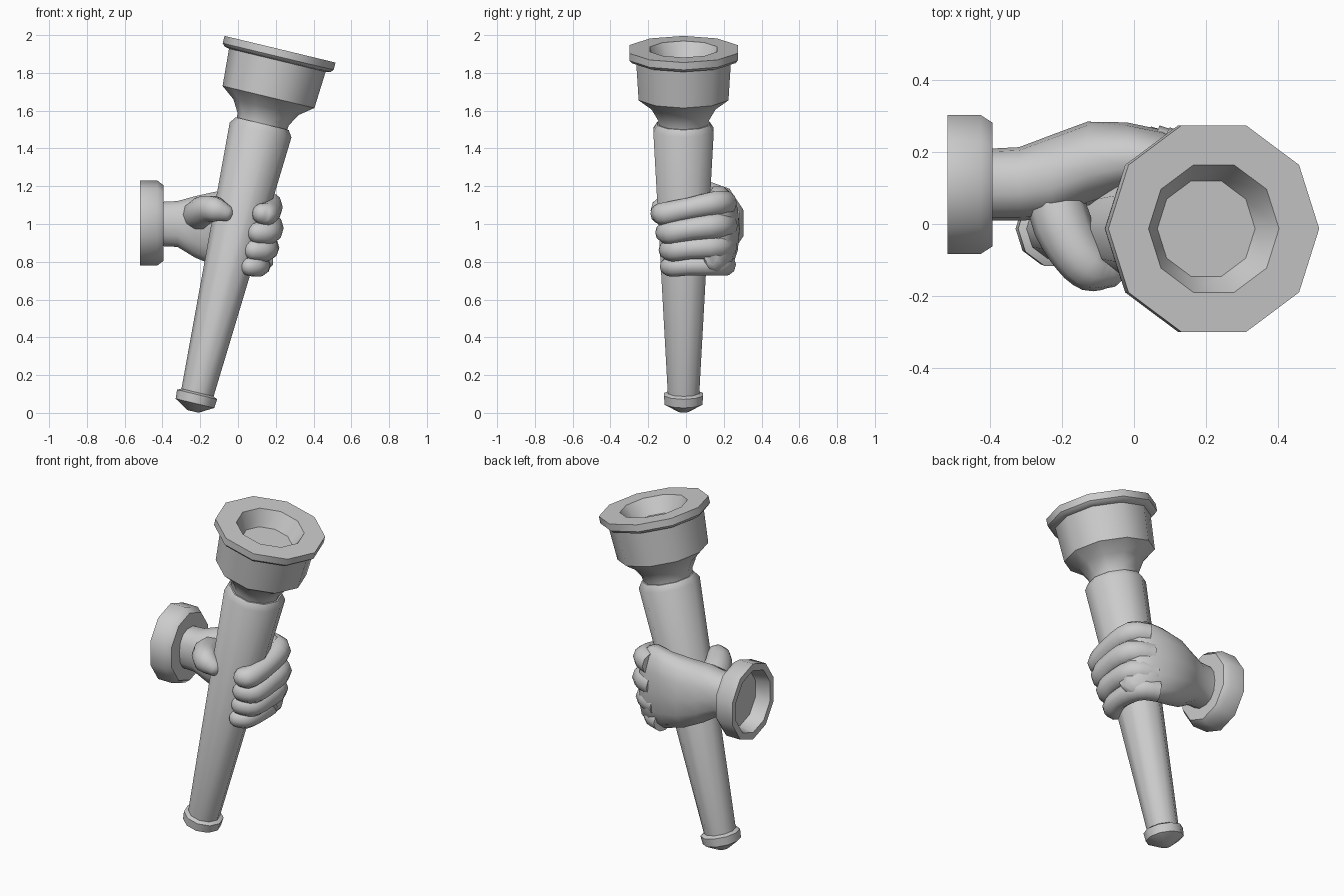
import bpy, bmesh
from math import sin, cos, pi, radians
from mathutils import Vector, Matrix

if "Cube" in bpy.data.objects:
    bpy.data.objects.remove(bpy.data.objects["Cube"])


def loft(name, rings, angle=40, cap_start=True, cap_end=True):
    """Skin a list of closed rings of equal point count."""
    bm = bmesh.new()
    vs = [[bm.verts.new(p) for p in r] for r in rings]
    n = len(vs[0])
    for a, b in zip(vs, vs[1:]):
        for i in range(n):
            j = (i + 1) % n
            bm.faces.new((a[i], a[j], b[j], b[i]))
    if cap_start:
        bm.faces.new(vs[0][::-1])
    if cap_end:
        bm.faces.new(vs[-1])
    bmesh.ops.recalc_face_normals(bm, faces=bm.faces)
    me = bpy.data.meshes.new(name)
    bm.to_mesh(me)
    bm.free()
    ob = bpy.data.objects.new(name, me)
    bpy.context.collection.objects.link(ob)
    bpy.ops.object.select_all(action='DESELECT')
    ob.select_set(True)
    bpy.context.view_layer.objects.active = ob
    bpy.ops.object.shade_smooth_by_angle(angle=radians(angle))
    return ob


def turned(name, profile, matrix, n=10):
    """Lathe a (radius, height) profile with n sides."""
    rings = [[matrix @ Vector((r * cos(2 * pi * i / n), r * sin(2 * pi * i / n), h))
              for i in range(n)] for r, h in profile]
    return loft(name, rings)


def oval_x(x, yc, zc, ry, rz, n=14, e=0.85):
    """Slightly squared oval section facing along x."""
    def f(v):
        return (abs(v) ** e) * (1 if v > 0 else -1)
    return [Vector((x, yc + ry * f(cos(2 * pi * i / n)), zc + rz * f(sin(2 * pi * i / n))))
            for i in range(n)]


def digit(name, pts, radii, n=10, steps=3):
    """Rounded tube through a smooth path, with a domed tip."""
    pts = [Vector(p) for p in pts]
    P = [2 * pts[0] - pts[1]] + pts + [2 * pts[-1] - pts[-2]]
    path = []
    for k in range(len(pts) - 1):
        a, b, c, d = P[k:k + 4]
        for s in range(steps):
            t = s / steps
            q = 0.5 * (2 * b + (c - a) * t + (2 * a - 5 * b + 4 * c - d) * t * t
                       + (3 * b - a - 3 * c + d) * t ** 3)
            path.append((q, radii[k] * (1 - t) + radii[k + 1] * t))
    end, r = pts[-1], radii[-1]
    tip = (pts[-1] - pts[-2]).normalized()
    path += [(end + tip * r * sin(a) * 0.9, r * cos(a)) for a in (0, 0.6, 1.1, 1.4)]
    rings = []
    for i, (p, rad) in enumerate(path):
        t = (path[min(i + 1, len(path) - 1)][0] - path[max(i - 1, 0)][0]).normalized()
        side = t.cross(Vector((0, 0, 1))).normalized()
        up = side.cross(t)
        rings.append([p + rad * (cos(2 * pi * j / n) * side + sin(2 * pi * j / n) * up)
                      for j in range(n)])
    return loft(name, rings, 60)


# Torch: tilted ten-sided turning, in shaft, cup and end cap
axis = Matrix.Translation((-0.24, -0.013, 0.0)) @ Matrix.Rotation(radians(13.5), 4, 'Y')
turned("torch_end_cap", [(0.03, 0.008), (0.105, 0.052), (0.109, 0.1), (0.085, 0.112)], axis)
turned("torch_shaft", [(0.087, 0.10), (0.168, 1.54), (0.145, 1.575)], axis)
turned("torch_cup", [(0.135, 1.56), (0.14, 1.6), (0.178, 1.665), (0.25, 1.72), (0.263, 1.92),
                     (0.288, 1.925), (0.302, 1.94), (0.302, 1.98), (0.187, 1.98),
                     (0.14, 1.89)], axis)

# Wall plate: oval collar, hollow at the back
plate = (Matrix.Translation((-0.52, 0.11, 1.005)) @ Matrix.Rotation(radians(90), 4, 'Y')
         @ Matrix.Diagonal((1, 0.905, 1, 1)))
turned("wall_plate", [(0.09, 0.09), (0.165, 0.085), (0.185, 0.0), (0.225, 0.0),
                      (0.225, 0.093), (0.2, 0.126), (0.09, 0.126)], plate)

# Wrist and back of the hand
sections = [(-0.40, 0.11, 1.0, 0.1, 0.12), (-0.32, 0.112, 1.0, 0.102, 0.124),
            (-0.23, 0.13, 0.985, 0.118, 0.165), (-0.13, 0.168, 0.975, 0.117, 0.198),
            (-0.02, 0.185, 0.97, 0.098, 0.222), (0.08, 0.172, 0.967, 0.09, 0.238),
            (0.15, 0.15, 0.96, 0.078, 0.215), (0.185, 0.13, 0.96, 0.045, 0.18)]
loft("hand_back", [oval_x(*s) for s in sections], 60)

# Fingers: (name, knuckle z, tip z, reach from shaft axis, front y, thickness)
for name, zk, zt, reach, front, r in [
        ("index_finger", 1.11, 1.055, 0.162, -0.135, 0.060),
        ("middle_finger", 0.99, 0.955, 0.188, -0.105, 0.063),
        ("ring_finger", 0.88, 0.862, 0.19, -0.09, 0.060),
        ("little_finger", 0.785, 0.775, 0.172, -0.09, 0.054)]:
    cx = -0.24 + 0.24 * zt
    digit(name, [(cx + 0.06, 0.21, zk), (cx + reach - 0.02, 0.16, zk),
                 (cx + reach, 0.02, (zk + zt) / 2), (cx + reach - 0.02, front + 0.03, zt),
                 (cx + 0.115, front, zt)], [r + 0.005, r + 0.008, r, r + 0.003, r - 0.003])

# Thumb
digit("thumb", [(-0.23, 0.11, 1.03), (-0.2, 0.0, 1.06), (-0.155, -0.085, 1.08),
                (-0.115, -0.122, 1.075), (-0.07, -0.13, 1.06)],
      [0.08, 0.082, 0.073, 0.068, 0.05])
